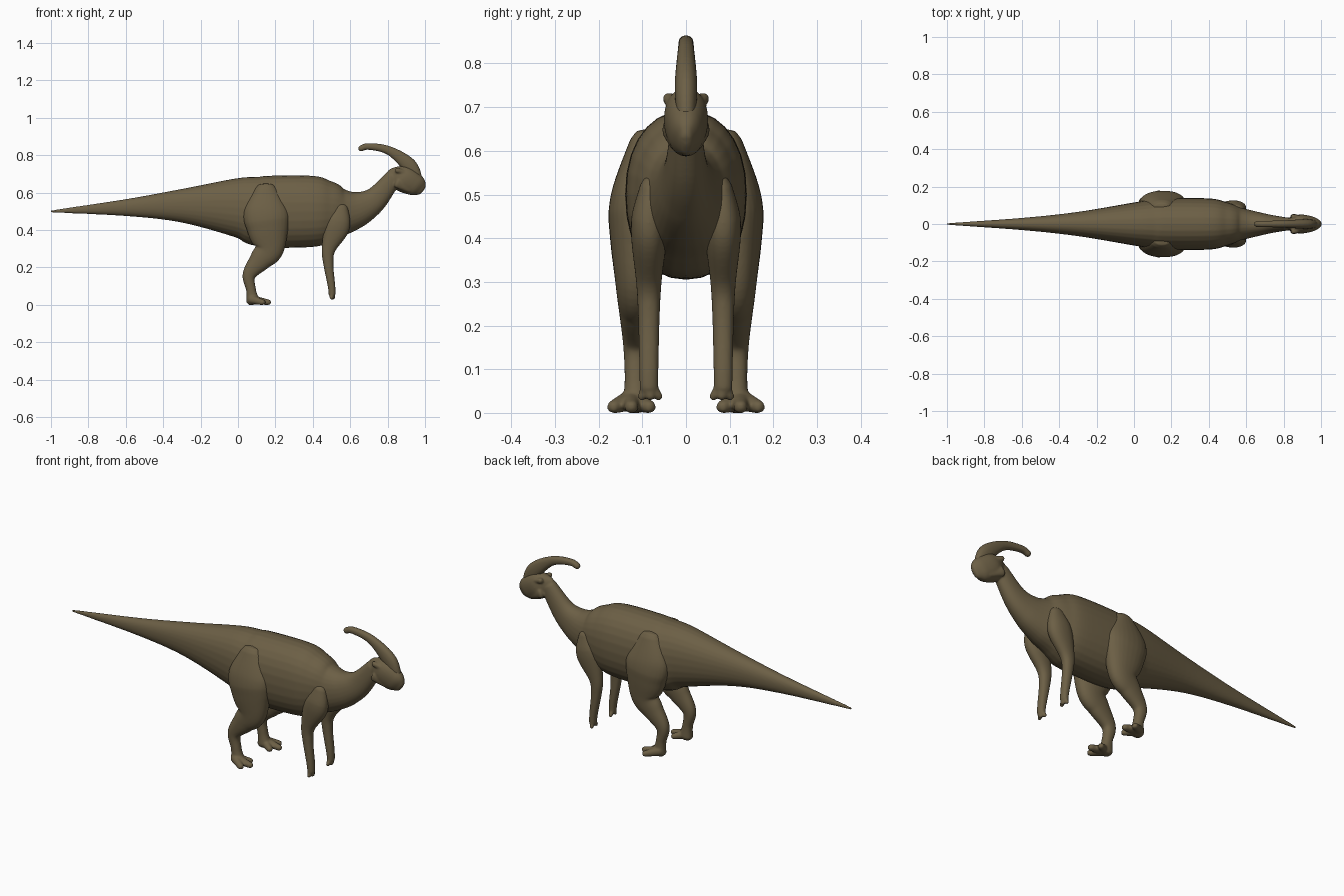
import bpy, bmesh, math
from mathutils import Vector

cube = bpy.data.objects.get("Cube")
if cube:
    bpy.data.objects.remove(cube, do_unlink=True)

hide = bpy.data.materials.new("brown_hide")
hide.use_nodes = True
hide.diffuse_color = (0.15, 0.115, 0.06, 1)
shader = hide.node_tree.nodes["Principled BSDF"]
shader.inputs["Base Color"].default_value = hide.diffuse_color
shader.inputs["Roughness"].default_value = 0.8

SIDES, STEPS, SQUARENESS = 28, 8, 2.2


def smooth_path(points):
    """Resample a few stations along a Catmull-Rom curve."""
    padded = [points[0]] + points + [points[-1]]
    path = []
    for before, start, end, after in zip(padded, padded[1:], padded[2:], padded[3:]):
        for step in range(STEPS):
            t = step / STEPS
            path.append([b + (c - a) * t / 2
                         + (a - 2.5 * b + 2 * c - d / 2) * t ** 2
                         + (1.5 * (b - c) + (d - a) / 2) * t ** 3
                         for a, b, c, d in zip(before, start, end, after)])
    return path + [points[-1]]


def rounded(value):
    """Coordinate of a slightly squared circle from a sine or cosine."""
    return math.copysign(abs(value) ** (2 / SQUARENESS), value)


def add_ring(bm, centre, side, up):
    ring = []
    for k in range(SIDES):
        angle = math.tau * k / SIDES
        offset = side * rounded(math.cos(angle)) + up * rounded(math.sin(angle))
        ring.append(bm.verts.new(centre + offset))
    return ring


def loft(bm, points, flat=1, base=0, sideways=lambda x, z: 0):
    """Closed tube through (x, z, half depth); half width = flat * depth + base."""
    path = smooth_path(points)
    centres = [Vector((x, sideways(x, z), z)) for x, z, depth in path]
    last = len(path) - 1
    rings = []
    for i, (x, z, depth) in enumerate(path):
        tangent = (centres[min(i + 1, last)] - centres[max(i - 1, 0)]).normalized()
        up = tangent.cross(Vector((0, 1, 0))).normalized()
        side = up.cross(tangent) * (flat * depth + base)
        up *= depth
        ring = add_ring(bm, centres[i], side, up)
        reach = tangent * min(side.length, depth) * 0.8
        # Round off both ends with a smaller ring and a tip
        if i == 0:
            first_tip = bm.verts.new(centres[i] - reach)
            rings.append(add_ring(bm, centres[i] - reach * 0.7, side * 0.7, up * 0.7))
        rings.append(ring)
        if i == last:
            last_tip = bm.verts.new(centres[i] + reach)
            rings.append(add_ring(bm, centres[i] + reach * 0.7, side * 0.7, up * 0.7))
    for k in range(SIDES):
        n = (k + 1) % SIDES
        for a, b in zip(rings, rings[1:]):
            bm.faces.new((a[k], a[n], b[n], b[k]))
        bm.faces.new((first_tip, rings[0][n], rings[0][k]))
        bm.faces.new((last_tip, rings[-1][k], rings[-1][n]))


def finish(name, bm, mirrored=False):
    """Fuse overlapping tubes into one smooth skin standing on the ground."""
    for vert in bm.verts:
        vert.co.z = max(vert.co.z, 0)
    bmesh.ops.recalc_face_normals(bm, faces=bm.faces)
    mesh = bpy.data.meshes.new(name)
    bm.to_mesh(mesh)
    bm.free()
    mesh.materials.append(hide)
    part = bpy.data.objects.new(name, mesh)
    bpy.context.collection.objects.link(part)
    if mirrored:
        mirror = part.modifiers.new("other_side", "MIRROR")
        mirror.use_axis = (False, True, False)
        mirror.use_mirror_merge = False
    fuse = part.modifiers.new("fuse", "REMESH")
    fuse.mode = "VOXEL"
    fuse.voxel_size = 0.005
    fuse.use_smooth_shade = True
    relax = part.modifiers.new("relax", "SMOOTH")
    relax.iterations = 5


# Tail, torso and neck
body = bmesh.new()
loft(body, [(-1, 0.5, 0.006), (-0.6, 0.52, 0.045), (-0.3, 0.53, 0.09),
            (0, 0.52, 0.16), (0.14, 0.5, 0.19), (0.4, 0.5, 0.19),
            (0.5, 0.5, 0.16), (0.58, 0.5, 0.12), (0.66, 0.52, 0.09),
            (0.74, 0.57, 0.065), (0.83, 0.68, 0.045)], flat=0.72)

# Head, with a brow and a cheek on each side
loft(body, [(0.81, 0.69, 0.04), (0.88, 0.675, 0.07),
            (0.95, 0.64, 0.06), (0.98, 0.62, 0.04)], base=-0.02)
for hand in (-1, 1):
    def cheek_line(x, z):
        return hand * (0.04 - 0.2 * (x - 0.85))
    loft(body, [(0.85, 0.72, 0.014), (0.91, 0.7, 0.012)], sideways=cheek_line)
    loft(body, [(0.85, 0.65, 0.025), (0.92, 0.62, 0.02)], flat=0.6, sideways=cheek_line)
finish("body", body)

# Swept-back hollow crest
crest = bmesh.new()
loft(crest, [(0.97, 0.64, 0.02), (0.92, 0.74, 0.04), (0.81, 0.824, 0.024),
             (0.7, 0.847, 0.018), (0.655, 0.835, 0.016)], flat=0.4, base=0.01)
finish("crest", crest)

# Heavy hind legs with three spread toes
legs = bmesh.new()
loft(legs, [(0.15, 0.62, 0.06), (0.15, 0.5, 0.12), (0.16, 0.4, 0.11),
            (0.165, 0.3, 0.08), (0.12, 0.24, 0.06), (0.06, 0.16, 0.036),
            (0.07, 0.08, 0.026), (0.08, 0.02, 0.036)], flat=0.4, base=0.015,
     sideways=lambda x, z: 0.115 - 0.15 * max(0, z - 0.45))
for toe in (-1, 0, 1):
    loft(legs, [(0.07, 0.03, 0.024), (0.165 - 0.03 * abs(toe), 0.013, 0.015)],
         sideways=lambda x, z: 0.125 + toe * 0.65 * (x - 0.07))
finish("hind_legs", legs, mirrored=True)

# Slender front legs with three short fingers
arms = bmesh.new()
loft(arms, [(0.55, 0.52, 0.04), (0.53, 0.42, 0.068), (0.485, 0.3, 0.038),
            (0.483, 0.22, 0.027), (0.5, 0.1, 0.02), (0.503, 0.055, 0.018)],
     flat=0.4, base=0.014, sideways=lambda x, z: 0.085 - 0.15 * max(0, z - 0.45))
for finger in (-1, 0, 1):
    loft(arms, [(0.502, 0.065, 0.013), (0.51 - 0.01 * abs(finger), 0.036, 0.01)],
         sideways=lambda x, z: 0.082 + finger * 0.7 * (0.065 - z))
finish("front_legs", arms, mirrored=True)
